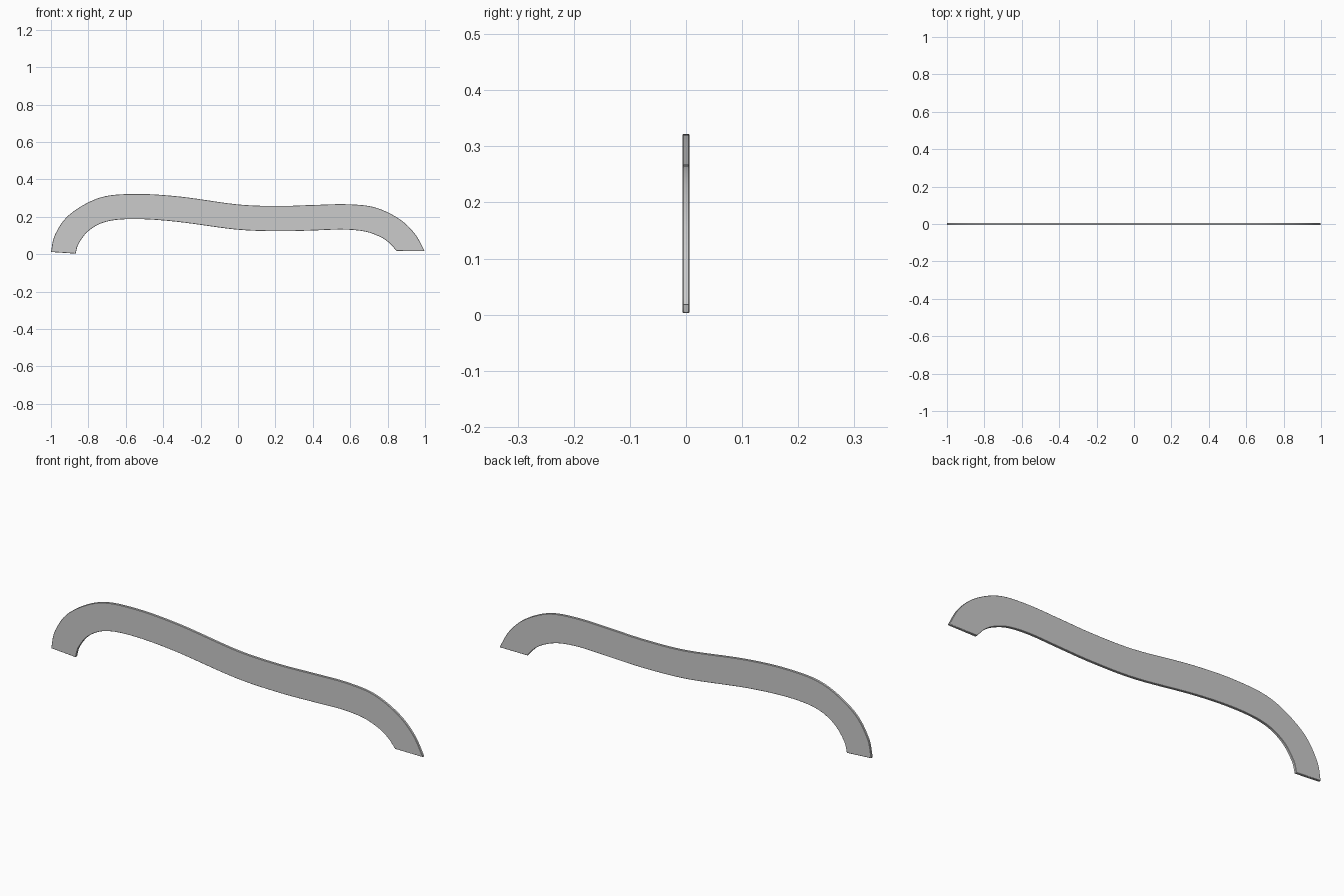
import bpy, bmesh
from mathutils import Vector

if "Cube" in bpy.data.objects:
    bpy.data.objects.remove(bpy.data.objects["Cube"])

T = 0.0125   # thickness along y
STEPS = 6    # subdivisions between control points

# outer and inner edges of the strip (x, z)
OUTER = [(-1, .012), (-.978, .105), (-.90, .213), (-.74, .302), (-.55, .322),
         (-.31, .308), (0, .266), (.22, .258), (.40, .263), (.58, .267),
         (.73, .251), (.86, .190), (.945, .110), (.998, .017)]
INNER = [(-.868, .003), (-.851, .058), (-.795, .128), (-.70, .175), (-.55, .188),
         (-.33, .174), (-.01, .132), (.22, .123), (.40, .127), (.56, .132),
         (.675, .122), (.755, .095), (.807, .062), (.848, .017)]


def smooth_path(points):
    """Catmull-Rom curve through the points."""
    p = [Vector(q) for q in points]
    p = [2 * p[0] - p[1]] + p + [2 * p[-1] - p[-2]]
    out = []
    for a, b, c, d in zip(p, p[1:], p[2:], p[3:]):
        for i in range(STEPS):
            t = i / STEPS
            out.append(0.5 * (2 * b + (c - a) * t + (2 * a - 5 * b + 4 * c - d) * t**2
                              + (3 * b - a - 3 * c + d) * t**3))
    return out + [p[-2]]


# flat strip of quads on the front side, extruded to the back
bm = bmesh.new()
rows = [[bm.verts.new((q.x, -T / 2, q.y)) for q in smooth_path(c)] for c in (OUTER, INNER)]
for i in range(len(rows[0]) - 1):
    bm.faces.new((rows[0][i], rows[1][i], rows[1][i + 1], rows[0][i + 1]))
ext = bmesh.ops.extrude_face_region(bm, geom=bm.faces[:])
bmesh.ops.translate(bm, vec=(0, T, 0),
                    verts=[g for g in ext["geom"] if isinstance(g, bmesh.types.BMVert)])
bmesh.ops.recalc_face_normals(bm, faces=bm.faces[:])

mesh = bpy.data.meshes.new("curved_handle")
bm.to_mesh(mesh)
bm.free()
handle = bpy.data.objects.new("curved_handle", mesh)
bpy.context.collection.objects.link(handle)

# slightly eased long edges
bev = handle.modifiers.new("eased_edges", "BEVEL")
bev.width = 0.0015
bev.segments = 1
bev.limit_method = 'ANGLE'
bev.angle_limit = 1.0

bpy.context.view_layer.objects.active = handle
handle.select_set(True)
bpy.ops.object.shade_smooth_by_angle(angle=0.52)
